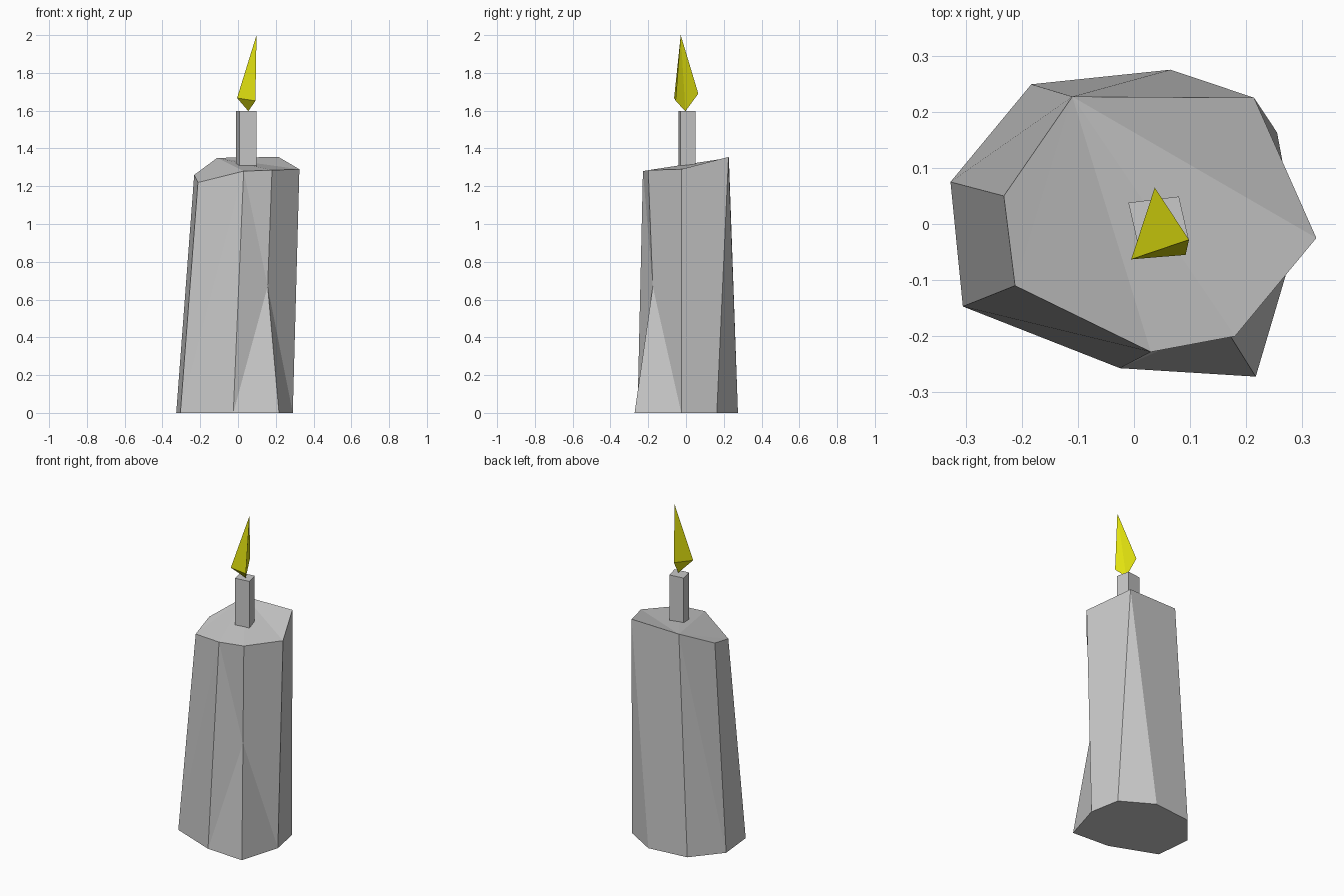
import bpy
import bmesh

cube = bpy.data.objects.get("Cube")
if cube:
    bpy.data.objects.remove(cube, do_unlink=True)


def material(name, rgb):
    m = bpy.data.materials.new(name)
    m.use_nodes = True
    m.diffuse_color = (*rgb, 1)
    for n in m.node_tree.nodes:
        if n.type == 'BSDF_PRINCIPLED':
            n.inputs["Base Color"].default_value = (*rgb, 1)
            n.inputs["Roughness"].default_value = 0.8
    return m


def build(name, points, faces, mat):
    """Flat-shaded object from named points and faces spelled as point names."""
    bm = bmesh.new()
    verts = {key: bm.verts.new(co) for key, co in points.items()}
    for face in faces:
        bm.faces.new([verts[key] for key in face.split()])
    bmesh.ops.recalc_face_normals(bm, faces=bm.faces[:])
    mesh = bpy.data.meshes.new(name)
    bm.to_mesh(mesh)
    bm.free()
    mesh.materials.append(mat)
    obj = bpy.data.objects.new(name, mesh)
    bpy.context.collection.objects.link(obj)
    return obj


grey = material("wax grey", (0.58, 0.58, 0.58))
yellow = material("flame yellow", (0.76, 0.76, 0.005))

# Candle body: seven-sided top rim (T), eight-sided base (B), one dent (M)
rim = [(-0.11, 0.227, 1.35), (0.214, 0.225, 1.355), (0.325, -0.025, 1.29),
       (0.18, -0.20, 1.285), (0.03, -0.228, 1.28), (-0.212, -0.11, 1.22),
       (-0.232, 0.05, 1.26)]
base = [(-0.183, 0.249), (0.065, 0.275), (0.255, 0.163), (0.29, -0.025),
        (0.217, -0.272), (-0.025, -0.257), (-0.305, -0.147), (-0.327, 0.075)]
points = {f"T{i}": co for i, co in enumerate(rim)}
points.update({f"B{i}": (x, y, 0) for i, (x, y) in enumerate(base)})
points["M"] = (0.157, -0.176, 0.67)
sides = ["T0 T1 B1 B0", "T1 B2 B1", "T1 T2 B3 B2", "T2 T3 M B3",
         "T3 T4 M", "T4 B5 M", "B5 B4 M", "B4 B3 M",
         "T4 T5 B6", "T4 B6 B5", "T5 T6 B7 B6", "T6 T0 B7", "T0 B0 B7"]
cap = [f"T0 T{i} T{i + 1}" for i in range(1, 6)]
bottom = [" ".join(f"B{i}" for i in range(8))]
build("candle_body", points, sides + cap + bottom, grey)

# Wick: slightly twisted square post, sunk into the wax
corners = [(-0.01, 0.038), (0.08, 0.049), (0.098, -0.03), (0.008, -0.041)]
points = {}
for i, (x, y) in enumerate(corners):
    points[f"L{i}"] = (x, y, 1.285)
    points[f"U{i}"] = (x, y, 1.597)
walls = [f"L{i} L{(i + 1) % 4} U{(i + 1) % 4} U{i}" for i in range(4)]
build("wick", points, walls + ["L0 L1 L2 L3", "U0 U1 U2 U3"], grey)

# Flame: leaning faceted spike with three shoulder points
points = {"tip": (0.098, -0.028, 2.0), "foot": (0.055, -0.003, 1.597),
          "back": (0.037, 0.065, 1.69), "left": (-0.005, -0.063, 1.667),
          "right": (0.092, -0.055, 1.652)}
build("flame", points,
      ["tip left right", "tip back left", "foot left right", "foot back left",
       "tip right foot", "tip foot back"], yellow)
